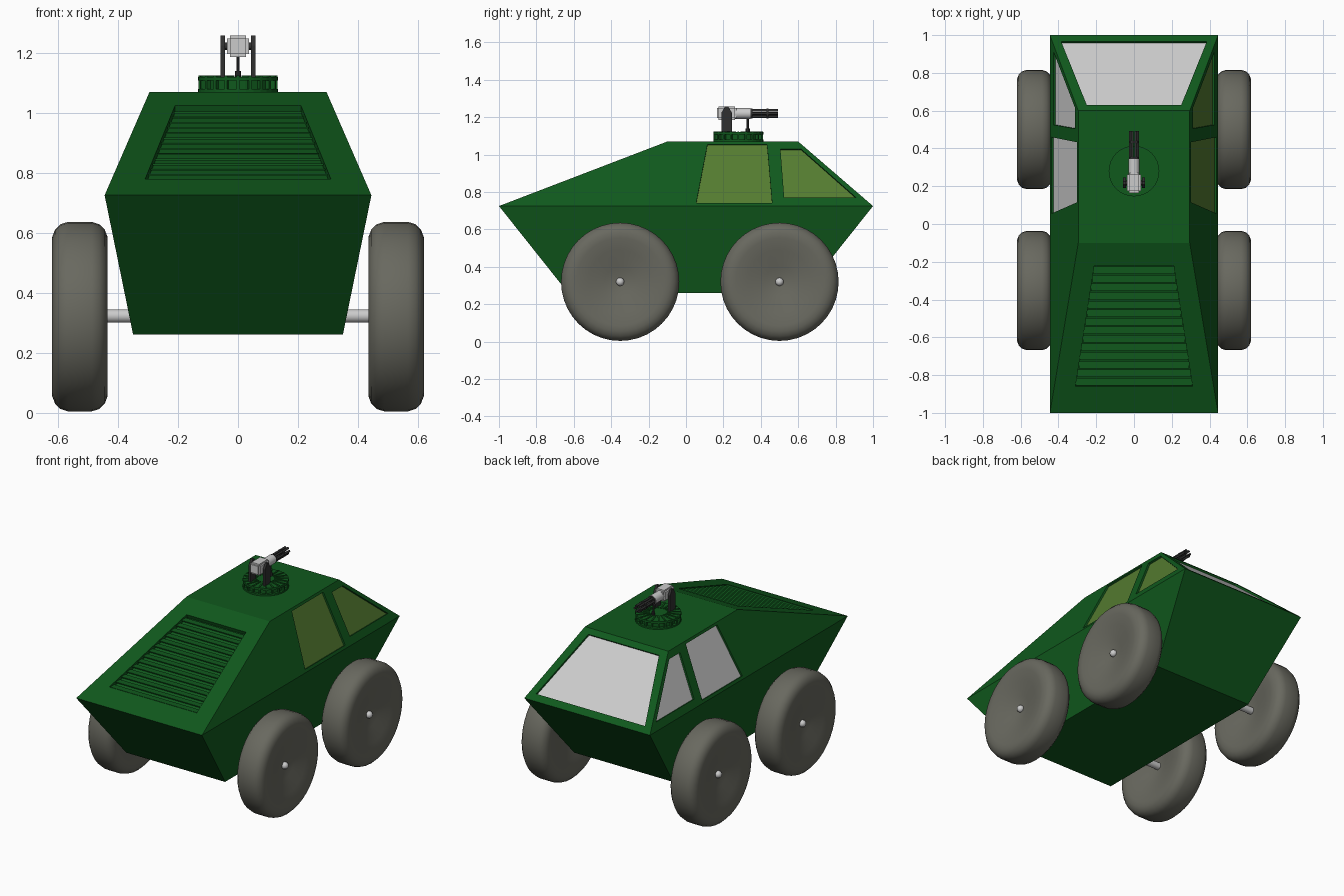
import bpy, bmesh, math
from mathutils import Vector, Matrix

if "Cube" in bpy.data.objects:
    bpy.data.objects.remove(bpy.data.objects["Cube"])


def material(name, rgb):
    m = bpy.data.materials.new(name)
    m.diffuse_color = (*rgb, 1)
    m.use_nodes = True
    m.node_tree.nodes["Principled BSDF"].inputs["Base Color"].default_value = m.diffuse_color
    return m


GREEN = material("army_green", (0.005, 0.1, 0.012))
RUBBER = material("rubber", (0.14, 0.14, 0.115))
GLASS = material("pale_glass", (0.6, 0.6, 0.58))
OLIVE = material("olive_glass", (0.09, 0.2, 0.03))
BLACK = material("gun_black", (0.03, 0.03, 0.03))


def finish(name, bm, mat=None, smooth=False):
    bmesh.ops.recalc_face_normals(bm, faces=bm.faces[:])
    me = bpy.data.meshes.new(name)
    bm.to_mesh(me)
    bm.free()
    ob = bpy.data.objects.new(name, me)
    bpy.context.collection.objects.link(ob)
    if mat:
        me.materials.append(mat)
    if smooth:
        bpy.ops.object.select_all(action='DESELECT')
        ob.select_set(True)
        bpy.context.view_layer.objects.active = ob
        bpy.ops.object.shade_smooth_by_angle(angle=math.radians(40))
    return ob


def add_box(bm, center, size, rot=None):
    m = Matrix.Translation(center) @ (rot or Matrix()) @ Matrix.Diagonal((*size, 1))
    bmesh.ops.create_cube(bm, size=1, matrix=m)


def add_cyl(bm, p0, p1, r, seg=24):
    p0, p1 = Vector(p0), Vector(p1)
    d = p1 - p0
    m = Matrix.Translation((p0 + p1) / 2) @ d.to_track_quat('Z', 'Y').to_matrix().to_4x4()
    bmesh.ops.create_cone(bm, cap_ends=True, segments=seg, radius1=r, radius2=r,
                          depth=d.length, matrix=m)


def add_prism(bm, pts, d0, d1):
    """Extrude a flat outline between two offsets along its outward normal."""
    pts = [Vector(p) for p in pts]
    n = (pts[1] - pts[0]).cross(pts[2] - pts[0]).normalized()
    if n.z < 0:
        n = -n
    lo = [bm.verts.new(p + n * d0) for p in pts]
    hi = [bm.verts.new(p + n * d1) for p in pts]
    bm.faces.new(lo)
    bm.faces.new(hi)
    for i in range(len(pts)):
        j = (i + 1) % len(pts)
        bm.faces.new((lo[i], lo[j], hi[j], hi[i]))


# Hull: wedge-ended body, wide at the belt line
bm = bmesh.new()
for s in (-1, 1):
    for x, y, z in ((.445, -1, .725), (.445, 1, .725), (.295, -.1, 1.07),
                    (.295, .6, 1.07), (.35, -.63, .26), (.35, .63, .26)):
        bm.verts.new((s * x, y, z))
bmesh.ops.convex_hull(bm, input=bm.verts[:])
bmesh.ops.dissolve_limit(bm, angle_limit=0.01, verts=bm.verts[:], edges=bm.edges[:])
hull = finish("hull", bm, GREEN)


def recess(name, pts, depth):
    bm = bmesh.new()
    add_prism(bm, pts, -depth, 0.03)
    cutter = finish(name + "_cutter", bm, GREEN)
    cutter.hide_render = True
    cutter.display_type = 'WIRE'
    mod = hull.modifiers.new(name, 'BOOLEAN')
    mod.operation, mod.solver, mod.object = 'DIFFERENCE', 'EXACT', cutter


def window(name, pts, mat):
    recess(name, pts, 0.018)
    bm = bmesh.new()
    add_prism(bm, pts, -0.022, -0.012)
    finish(name, bm, mat)


def side_x(z):
    return .445 - .15 * (z - .725) / .345


# Windscreen and side windows
window("windscreen", [(-.25, .63, 1.044), (.25, .63, 1.044),
                      (.385, .965, .755), (-.385, .965, .755)], GLASS)
side_windows = {
    "door_window": [(.115, 1.055), (.433, 1.055), (.46, .742), (.055, .742)],
    "quarter_window": [(.505, 1.03), (.615, 1.03), (.91, .77), (.525, .77)],
}
for side, s, mat in (("left", -1, GLASS), ("right", 1, OLIVE)):
    for name, outline in side_windows.items():
        window(f"{side}_{name}", [(s * side_x(z), y, z) for y, z in outline], mat)


# Sloping louvred grille
def slope_z(y):
    return .725 + .345 * (y + 1) / .9


recess("grille", [(-.21, -.22, slope_z(-.22)), (.21, -.22, slope_z(-.22)),
                  (.31, -.86, slope_z(-.86)), (-.31, -.86, slope_z(-.86))], 0.025)
bm = bmesh.new()
tilt = Matrix.Rotation(math.atan2(.345, .9) - .35, 4, 'X')
for i in range(14):
    y = -.245 - i * .59 / 13
    w = .21 + .1 * (-.22 - y) / .64
    add_box(bm, (0, y, slope_z(y) - .013), (2 * w, .04, .006), tilt)
finish("grille_slats", bm, GREEN)

# Wheels: lathed profile (radius, offset from wheel centre), dished on both faces
half = [(.02, .045), (.08, .058), (.17, .08), (.235, .0925), (.265, .0925),
        (.29, .083), (.308, .065), (.316, .04)]
profile = half + [(r, -o) for r, o in reversed(half)]
SEG = 40
for end, wy in (("front", -.352), ("rear", .5)):
    for side, s in (("left", -1), ("right", 1)):
        bm = bmesh.new()
        rings = []
        for r, o in profile:
            rings.append([bm.verts.new((s * (.5275 + o),
                                        wy + r * math.cos(2 * math.pi * k / SEG),
                                        .32 + r * math.sin(2 * math.pi * k / SEG)))
                          for k in range(SEG)])
        for a, b in zip(rings, rings[1:]):
            for k in range(SEG):
                m = (k + 1) % SEG
                bm.faces.new((a[k], a[m], b[m], b[k]))
        bm.faces.new(rings[0])
        bm.faces.new(rings[-1])
        finish(f"{end}_{side}_wheel", bm, RUBBER, True)
        # Hub cap
        bm = bmesh.new()
        bmesh.ops.create_uvsphere(bm, u_segments=16, v_segments=10, radius=.022,
                                  matrix=Matrix.Translation((s * .578, wy, .32)))
        finish(f"{end}_{side}_hub", bm, None, True)
    bm = bmesh.new()
    add_cyl(bm, (-.57, wy, .322), (.57, wy, .322), .022)
    finish(f"{end}_axle", bm, None, True)

# Turret ring with radial ribs
TY = .28
bm = bmesh.new()
add_cyl(bm, (0, TY, 1.06), (0, TY, 1.118), .118, 32)
add_cyl(bm, (0, TY, 1.107), (0, TY, 1.12), .134, 32)
add_cyl(bm, (0, TY, 1.06), (0, TY, 1.08), .134, 32)
for i in range(20):
    a = 2 * math.pi * i / 20
    rot = Matrix.Rotation(a, 4, 'Z')
    add_box(bm, (.092 * math.cos(a), TY + .092 * math.sin(a), 1.097), (.08, .009, .054), rot)
finish("turret_ring", bm, GREEN)

# Gun cradle: two pointed uprights and a front post
bm = bmesh.new()
for s in (-1, 1):
    outline = [(.19, 1.115), (.245, 1.115), (.245, 1.225), (.225, 1.258), (.21, 1.258), (.19, 1.225)]
    faces = [[bm.verts.new((s * x, y, z)) for y, z in outline] for x in (.043, .058)]
    for f in faces:
        bm.faces.new(f)
    for i in range(6):
        j = (i + 1) % 6
        bm.faces.new((faces[0][i], faces[0][j], faces[1][j], faces[1][i]))
add_cyl(bm, (-.056, .217, 1.222), (.056, .217, 1.222), .012, 12)
add_cyl(bm, (0, .33, 1.115), (0, .33, 1.2), .006, 10)
add_cyl(bm, (0, .33, 1.115), (0, .33, 1.14), .011, 10)
finish("gun_cradle", bm, BLACK)

# Gun housing and receiver
bm = bmesh.new()
add_box(bm, (0, .218, 1.222), (.074, .106, .072))
bmesh.ops.bevel(bm, geom=bm.edges[:], offset=.01, segments=2, affect='EDGES')
add_cyl(bm, (0, .26, 1.22), (0, .345, 1.22), .029)
finish("gun_housing", bm, None, True)

# Rotary barrels with clamp rings
bm = bmesh.new()
for i in range(6):
    a = math.pi * i / 3
    x, z = .019 * math.cos(a), 1.22 + .019 * math.sin(a)
    add_cyl(bm, (x, .34, z), (x, .492, z), .007, 10)
for y in (.345, .43):
    add_cyl(bm, (0, y, 1.22), (0, y + .01, 1.22), .027)
finish("gun_barrels", bm, BLACK, True)
